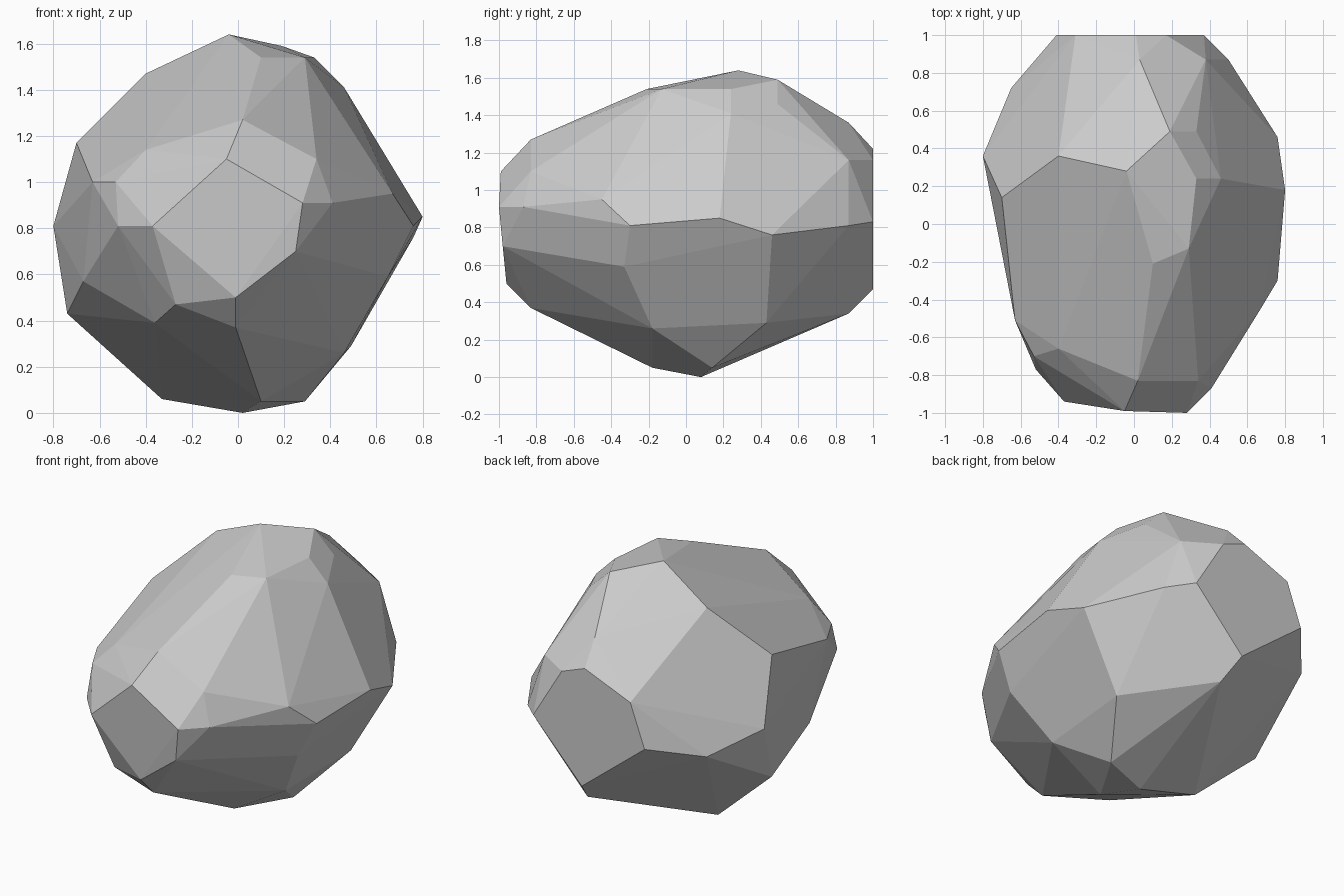
import bpy, bmesh, math

# Key corners of the boulder, grouped by side
corners = [
    # crown
    (-.04, .28, 1.64), (.19, .49, 1.59), (.10, -.21, 1.54), (.29, -.13, 1.54), (.33, .24, 1.54),
    (.46, .24, 1.41), (.33, .49, 1.46), (-.40, .36, 1.47), (-.70, .14, 1.17),
    # back
    (.01, 1, 1.22), (.17, 1, 1.16), (.37, 1, .83), (.03, 1, .47), (-.41, 1, .82), (-.31, 1, 1.09),
    (.03, .87, 1.36), (.38, .87, 1.16), (.50, .87, .81), (-.65, .72, .73), (.08, .87, .34),
    # left
    (-.80, .36, .81), (-.74, .20, .43), (-.67, -.28, .57), (-.63, -.51, 1.0),
    (-.40, -.66, 1.14), (-.52, -.77, .81), (-.53, -.70, 1.0),
    # right
    (.80, .18, .85), (.76, .46, .76), (.76, -.30, .81), (.67, -.45, .95),
    (.65, -.33, .59), (.46, -.18, .26), (.49, .43, .29),
    # front
    (-.05, -.99, 1.10), (.28, -1, .91), (.25, -.98, .70), (-.01, -.96, .50), (-.37, -.94, .81),
    (.02, -.83, 1.27), (.34, -.83, 1.10), (.41, -.87, .91), (-.36, -.65, .39), (-.27, -.85, .47),
    (-.01, -.83, .37),
    # underside
    (.02, .08, 0), (.10, -.18, .05), (-.33, .15, .06), (.29, .14, .05),
]

# Wrap the corners in a faceted convex shell
bm = bmesh.new()
for c in corners:
    bm.verts.new(c)
bmesh.ops.convex_hull(bm, input=bm.verts[:])
loose = [v for v in bm.verts if not v.link_faces]
bmesh.ops.delete(bm, geom=loose, context='VERTS')

# Merge nearly coplanar triangles into broad facets
bmesh.ops.dissolve_limit(bm, angle_limit=math.radians(3), verts=bm.verts[:], edges=bm.edges[:])
bmesh.ops.recalc_face_normals(bm, faces=bm.faces[:])

mesh = bpy.data.meshes.new("boulder")
bm.to_mesh(mesh)
bm.free()
boulder = bpy.data.objects.new("boulder", mesh)
bpy.context.collection.objects.link(boulder)
